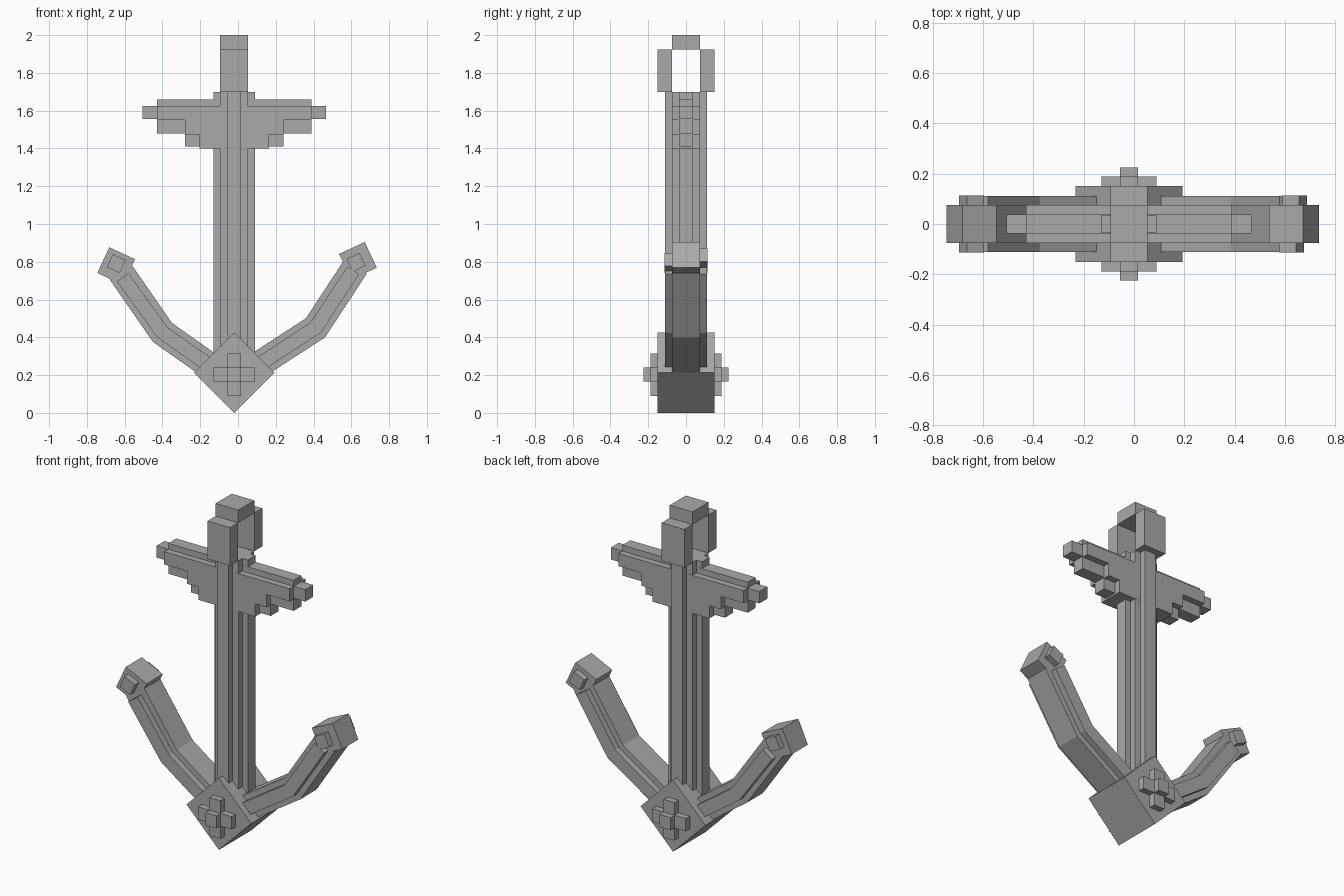
import bpy, bmesh, math
from mathutils import Matrix, Vector

cube = bpy.data.objects.get("Cube")
if cube:
    bpy.data.objects.remove(cube)

CX = -0.02          # centre line of the shaft
GREY = (0.4, 0.4, 0.4, 1)
metal = bpy.data.materials.new("plain_grey")
metal.use_nodes = True
metal.diffuse_color = GREY
metal.node_tree.nodes["Principled BSDF"].inputs["Base Color"].default_value = GREY


def finish(name, bm):
    mesh = bpy.data.meshes.new(name)
    bmesh.ops.recalc_face_normals(bm, faces=bm.faces)
    bm.to_mesh(mesh)
    bm.free()
    mesh.materials.append(metal)
    obj = bpy.data.objects.new(name, mesh)
    bpy.context.collection.objects.link(obj)


def box(name, center, size, tilt=0):
    """Box of full size, tilted about the y axis in degrees."""
    bm = bmesh.new()
    matrix = (Matrix.Translation(center) @ Matrix.Rotation(math.radians(tilt), 4, 'Y')
              @ Matrix.Diagonal((*size, 1)))
    bmesh.ops.create_cube(bm, size=1, matrix=matrix)
    finish(name, bm)


def span(name, half_x, half_y, z0, z1):
    """Upright box around the centre line."""
    box(name, (CX, 0, (z0 + z1) / 2), (2 * half_x, 2 * half_y, z1 - z0))


def bent_bar(name, path, width, half_y):
    """Mitred bar of rectangular section along three points in the xz plane."""
    a, b, c = (Vector(p) for p in path)
    d1, d2 = (b - a).normalized(), (c - b).normalized()
    n1, n2 = Vector((-d1.y, d1.x)), Vector((-d2.y, d2.x))
    miter = (n1 + n2).normalized()
    miter /= miter.dot(n1)
    bm = bmesh.new()
    rings = []
    for point, normal in ((a, n1), (b, miter), (c, n2)):
        ring = []
        for side, y in ((-1, -half_y), (1, -half_y), (1, half_y), (-1, half_y)):
            p = point + normal * side * width / 2
            ring.append(bm.verts.new((p.x, y, p.y)))
        rings.append(ring)
    for r, s in zip(rings, rings[1:]):
        for i in range(4):
            j = (i + 1) % 4
            bm.faces.new((r[i], r[j], s[j], s[i]))
    bm.faces.new(rings[0])
    bm.faces.new(rings[-1])
    finish(name, bm)


# Shaft: three crossed boxes make the stepped section
for name, hx, hy in (("shaft_sides", 0.11, 0.036), ("shaft_core", 0.074, 0.074),
                     ("shaft_ridges", 0.036, 0.112)):
    span(name, hx, hy, 0.2, 1.7)

# Square ring on top
span("ring_top", 0.074, 0.075, 1.925, 2.0)
for name, y in (("ring_front", -0.1125), ("ring_back", 0.1125)):
    box(name, (CX, y, 1.8125), (0.148, 0.075, 0.225))

# Stepped crossbar
span("crossbar_tips", 0.486, 0.037, 1.555, 1.625)
span("crossbar_ridge", 0.41, 0.037, 1.62, 1.66)
span("crossbar_upper", 0.41, 0.075, 1.55, 1.625)
span("crossbar_middle", 0.26, 0.075, 1.475, 1.55)
span("crossbar_lower", 0.185, 0.075, 1.4, 1.475)
span("crossbar_upper_step", 0.41, 0.037, 1.48, 1.56)
span("crossbar_lower_step", 0.26, 0.037, 1.41, 1.48)

# Diamond hub with a raised cross on both faces
box("hub", (CX, 0, 0.2125), (0.3, 0.3, 0.3), 45)
span("hub_cross_upright", 0.036, 0.188, 0.09, 0.315)
span("hub_cross_bar", 0.11, 0.188, 0.165, 0.24)
span("hub_cross_boss", 0.036, 0.225, 0.165, 0.24)

# Arms: bent bar, raised band, tilted cap and a small stud on each face
arms = (
    ("right", [(-0.635, 0.765), (-0.4, 0.426), (-0.08, 0.2)], (-0.61, 0.718),
     (-0.645, 0.777), (-0.645, 0.79), (-0.645, 0.79), 25),
    ("left", [(0.623, 0.775), (0.41, 0.45), (0.04, 0.21)], (0.61, 0.755),
     (0.635, 0.805), (0.625, 0.797), (0.637, 0.82), -25),
)
for side, path, band_end, cap, stud_front, stud_back, tilt in arms:
    bent_bar(side + "_arm", path, 0.14, 0.075)
    bent_bar(side + "_arm_band", [band_end] + path[1:], 0.075, 0.112)
    box(side + "_cap", (cap[0], 0, cap[1]), (0.15, 0.15, 0.15), tilt)
    box(side + "_stud_front", (stud_front[0], -0.075, stud_front[1]), (0.075, 0.075, 0.075), tilt)
    box(side + "_stud_back", (stud_back[0], 0.075, stud_back[1]), (0.075, 0.075, 0.075), tilt)
